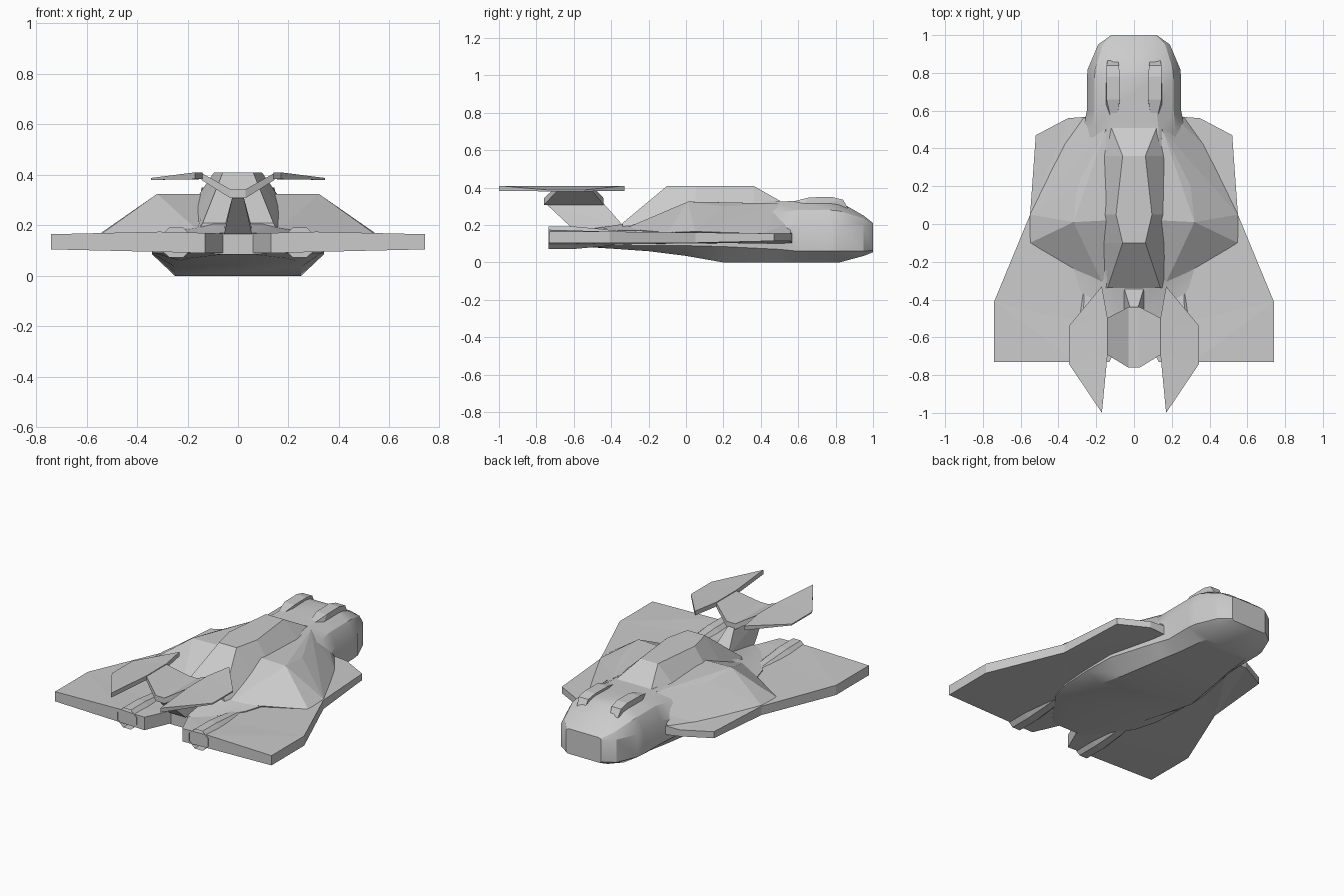
import bpy
import bmesh
import math
from mathutils import Vector

default_cube = bpy.data.objects.get("Cube")
if default_cube:
    bpy.data.objects.remove(default_cube, do_unlink=True)

# Single painted metal colour
GREY = (0.6, 0.6, 0.6, 1.0)
metal = bpy.data.materials.new("hull_grey")
metal.use_nodes = True
metal.diffuse_color = GREY
metal.node_tree.nodes["Principled BSDF"].inputs["Base Color"].default_value = GREY


def finish(bm, name, mirrored=False, smooth_angle=0):
    """Turn a bmesh into a named object, optionally mirrored across x."""
    bmesh.ops.recalc_face_normals(bm, faces=bm.faces)
    mesh = bpy.data.meshes.new(name)
    bm.to_mesh(mesh)
    bm.free()
    mesh.materials.append(metal)
    part = bpy.data.objects.new(name, mesh)
    bpy.context.scene.collection.objects.link(part)
    if mirrored:
        mirror = part.modifiers.new("mirror", 'MIRROR')
        mirror.use_mirror_merge = False
    if smooth_angle:
        bpy.ops.object.select_all(action='DESELECT')
        part.select_set(True)
        bpy.context.view_layer.objects.active = part
        bpy.ops.object.shade_smooth_by_angle(angle=math.radians(smooth_angle))
    return part


def skin_rings(rings):
    """Skin a sequence of equal closed rings and cap both ends."""
    bm = bmesh.new()
    loops = [[bm.verts.new(point) for point in ring] for ring in rings]
    for first, second in zip(loops, loops[1:]):
        count = len(first)
        for i in range(count):
            j = (i + 1) % count
            bm.faces.new((first[i], first[j], second[j], second[i]))
    bm.faces.new(loops[0])
    last_cap = bm.faces.new(loops[-1])
    return bm, last_cap


def symmetric_ring(y, half):
    """Complete a half cross-section, listed from bottom to top."""
    right = [Vector((x, y, z)) for x, z in half]
    left = [Vector((-x, y, z)) for x, z in reversed(half)]
    return right + left


def slab(name, outline, mirrored=True):
    """Plate from a plan outline of (x, y, underside, topside)."""
    lower = [Vector((x, y, low)) for x, y, low, high in outline]
    upper = [Vector((x, y, high)) for x, y, low, high in outline]
    bm, cap = skin_rings([lower, upper])
    bmesh.ops.triangulate(bm, faces=[f for f in bm.faces if len(f.verts) > 4])
    return finish(bm, name, mirrored)


def solid(name, points, mirrored=True):
    """Faceted convex block around a few corner points."""
    bm = bmesh.new()
    verts = [bm.verts.new(point) for point in points]
    result = bmesh.ops.convex_hull(bm, input=verts)
    spare = set(result["geom_interior"] + result["geom_unused"])
    spare_verts = [v for v in spare if isinstance(v, bmesh.types.BMVert)]
    bmesh.ops.delete(bm, geom=spare_verts, context='VERTS')
    flat = math.radians(1)
    bmesh.ops.dissolve_limit(bm, angle_limit=flat, verts=bm.verts, edges=bm.edges)
    return finish(bm, name, mirrored)


# Fuselage: y, belly (x, z), side (x, low z, high z), shoulder (x, z), roof (x, z)
stations = [
    (1.0, .11, .055, .12, .065, .2, .115, .205, .1, .21),
    (.95, .13, .035, .19, .06, .2, .165, .235, .1, .25),
    (.82, .15, 0, .245, .06, .2, .205, .275, .11, .325),
    (.77, .16, 0, .25, .06, .2, .21, .28, .11, .335),
    (.6, .18, 0, .25, .06, .2, .21, .28, .12, .33),
    (.5, .2, 0, .27, .07, .18, .22, .27, .13, .325),
    (.2, .25, 0, .34, .085, .165, .2, .3, .14, .325),
    (0, .25, .035, .34, .09, .165, .18, .28, .13, .32),
    (-.2, .23, .06, .33, .09, .17, .17, .2, .14, .25),
    (-.34, .19, .07, .29, .09, .17, .16, .19, .1, .205),
    (-.57, .06, .085, .12, .09, .165, .09, .168, .05, .17),
]
rings = []
for y, bx, bz, sx, low, high, hx, hz, rx, rz in stations:
    half = [(bx, bz), (sx, low), (sx, high), (hx, hz), (rx, rz)]
    rings.append(symmetric_ring(y, half))
bm, cap = skin_rings(rings)
finish(bm, "fuselage", smooth_angle=28)

# Raised spine: y, base half width, base z, top half width, top z
spine = [
    (.51, .13, .31, .12, .325),
    (.36, .165, .31, .06, .41),
    (.05, .17, .3, .095, .41),
    (-.1, .17, .26, .06, .41),
    (-.34, .16, .17, .14, .21),
]
rings = []
for y, base, base_z, top, top_z in spine:
    rings.append(symmetric_ring(y, [(base, base_z), (top, top_z)]))
bm, cap = skin_rings(rings)
finish(bm, "spine")

# Main wings with a notch between the engines
slab("wing", [
    (0, .5, .1, .16),
    (.22, .57, .1, .16),
    (.35, .56, .115, .155),
    (.52, .47, .115, .155),
    (.55, .05, .105, .16),
    (.74, -.41, .105, .165),
    (.74, -.73, .105, .165),
    (.31, -.73, .095, .175),
    (.13, -.73, .09, .17),
    (.06, -.57, .09, .168),
    (0, -.57, .09, .168),
])

# Faceted shoulders between the fuselage and the wings
solid("shoulder", [
    (.32, .01, .325), (.12, .02, .325), (.3, .2, .3),
    (.15, .5, .315), (.22, .56, .22), (.27, .56, .155),
    (.37, .42, .155), (.55, .05, .165), (.55, -.1, .16),
    (.33, -.1, .16), (.16, -.33, .18), (.1, -.33, .12),
    (.1, .5, .12),
])

# Raised vents on the nose
solid("nose_vent", [
    (side, y, z)
    for y, z, inner, outer in (
        (.57, .325, .09, .125), (.66, .348, .075, .145),
        (.78, .35, .075, .145), (.84, .335, .08, .145),
        (.865, .29, .085, .14), (.6, .28, .08, .15))
    for side in (inner, outer)
])

# Engine pods with recessed exhausts: y, centre z, half width, half height
pod = [
    (-.15, .135, .02, .01),
    (-.45, .132, .055, .048),
    (-.6, .132, .066, .062),
    (-.735, .132, .066, .062),
]
SIDES = 8
rings = []
for y, z, wide, tall in pod:
    ring = []
    for i in range(SIDES):
        angle = math.tau * (i + .5) / SIDES
        ring.append((.245 + wide * math.cos(angle) * 1.05, y,
                     z + tall * math.sin(angle) * 1.05))
    rings.append(ring)
bm, exhaust = skin_rings(rings)
bmesh.ops.inset_individual(bm, faces=[exhaust], thickness=.011)
extruded = bmesh.ops.extrude_discrete_faces(bm, faces=[exhaust])
for vert in extruded["faces"][0].verts:
    vert.co.y += .07
finish(bm, "engine_pod", mirrored=True)

# Swept pylon carrying the tail
solid("tail_pylon", [
    (side * wide, y, z)
    for wide, y, z in ((.055, -.33, .19), (.055, -.59, .165),
                       (.022, -.44, .315), (.022, -.75, .315))
    for side in (1, -1)
], mirrored=False)

# Tail: flat middle, angled arms and outer fins
slab("tail_middle", [
    (.03, -.44, .308, .343), (.03, -.76, .308, .343),
    (-.03, -.76, .308, .343), (-.03, -.44, .308, .343),
], mirrored=False)
slab("tail_arm", [
    (.03, -.44, .308, .343), (.145, -.5, .38, .408),
    (.145, -.69, .38, .408), (.03, -.76, .308, .343),
])
slab("tail_fin", [
    (.14, -.5, .383, .41), (.17, -.33, .383, .41),
    (.345, -.54, .38, .388), (.345, -.74, .38, .388),
    (.17, -1.0, .383, .41), (.14, -.69, .383, .41),
])
